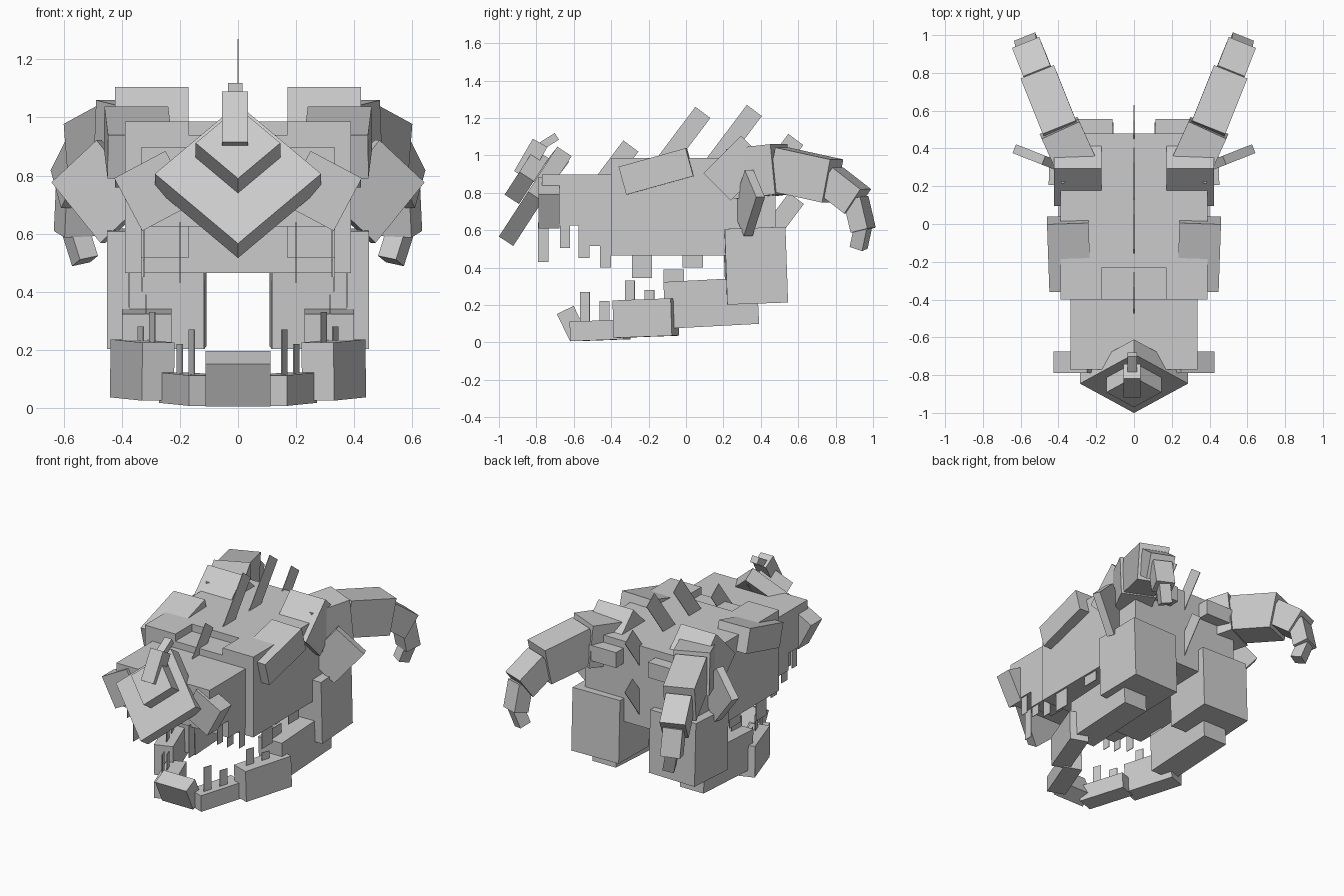
import bpy
from math import radians
from mathutils import Matrix, Vector, Euler

cube = bpy.data.objects.get("Cube")
if cube:
    bpy.data.objects.remove(cube, do_unlink=True)

bone = bpy.data.materials.new("plain grey")
bone.use_nodes = True
COLOUR = (0.6, 0.6, 0.6, 1)
bone.diffuse_color = COLOUR
bone.node_tree.nodes["Principled BSDF"].inputs["Base Color"].default_value = COLOUR

UNIT = [(x, y, z) for x in (-.5, .5) for y in (-.5, .5) for z in (-.5, .5)]
SIDES = [(0, 1, 3, 2), (4, 6, 7, 5), (0, 4, 5, 1), (2, 3, 7, 6), (0, 2, 6, 4), (1, 5, 7, 3)]


def block(name, size, matrix, pair=False):
    """A box placed by a matrix, with a mirrored twin when pair is set."""
    for side in ((1, -1) if pair else (1,)):
        pts = [matrix @ Vector([c * s for c, s in zip(p, size)]) for p in UNIT]
        pts = [(p.x * side, p.y, p.z) for p in pts]
        faces = SIDES if side == 1 else [f[::-1] for f in SIDES]
        mesh = bpy.data.meshes.new(name)
        mesh.from_pydata(pts, [], faces)
        mesh.materials.append(bone)
        label = name if not pair else ("left_" if side == 1 else "right_") + name
        bpy.context.collection.objects.link(bpy.data.objects.new(label, mesh))


def box(name, centre, size, turn=(0, 0, 0), pair=False):
    rot = Euler([radians(a) for a in turn]).to_matrix().to_4x4()
    block(name, size, Matrix.Translation(centre) @ rot, pair)


def span(name, x, y, z, pair=False):
    """An upright box given by its extents."""
    box(name, [sum(r) / 2 for r in (x, y, z)], [r[1] - r[0] for r in (x, y, z)], pair=pair)


# Skull with a notch in the top of the brow
span("skull", (-.39, .39), (-.40, .478), (.465, .94))
span("skull_top", (-.39, .39), (-.23, .478), (.94, .987))
span("brow", (.17, .39), (-.40, -.23), (.94, .987), pair=True)
span("rear_knob", (.115, .31), (.42, .555), (.84, .94), pair=True)

# Snout and lips
span("snout", (-.335, .335), (-.77, -.40), (.625, .897))
span("upper_lip", (.17, .335), (-.575, -.40), (.515, .625), pair=True)
box("nostril", (.29, -.732, .747), (.2, .113, .206), (0, 28, 0), pair=True)

# Diamond nose plates, leaning back
lean = Matrix.Rotation(radians(-33), 4, 'X')
spin = Matrix.Rotation(radians(45), 4, 'Y')
for name, centre, edge in (("nose_plate", (0, -.806, .781), .405),
                           ("small_nose_plate", (0, -.852, .887), .206)):
    block(name, (edge, .092, edge), Matrix.Translation(centre) @ lean @ spin)
box("nose_horn", (-.01, -.83, .98), (.09, .09, .2), (-30, 0, 0))
box("nose_horn_tip", (-.01, -.733, 1.075), (.05, .1, .042), (32, 0, 0))

# Slabs on the crown, horn roots and ear plates
box("crown_slab", (.345, -.157, .914), (.22, .372, .155), (15.5, 0, -2), pair=True)
box("horn_root", (.297, .267, .932), (.252, .283, .205), (45, 0, 0), pair=True)
box("ear_plate", (.472, .335, .745), (.221, .05, .276), (0, 41, 21.5), pair=True)

# Curved horns, one box per segment
path = [Vector(p) for p in ((.29, .28, .90), (.39, .50, .925), (.50, .775, .865),
                            (.553, .91, .76), (.56, .945, .61), (.53, .925, .515))]
widths = [(.22, .27), (.19, .235), (.155, .16), (.12, .1), (.07, .075)]
for i, (w, h) in enumerate(widths):
    a, b = path[i], path[i + 1]
    along = (b - a).normalized()
    across = Vector((.92, -.38, 0))
    across = (across - along * across.dot(along)).normalized()
    up = across.cross(along)
    m = Matrix((across, along, up)).transposed().to_4x4()
    m.translation = (a + b) / 2
    block(f"horn_segment_{i + 1}", (w, (b - a).length + .02, h), m, pair=True)

# Lower jaw
box("jaw_hinge", (.28, .372, .41), (.335, .325, .405), (2, 0, 1.5), pair=True)
box("jaw_rear", (.315, .135, .211), (.17, .5, .25), (3, 0, 0), pair=True)
box("jaw_middle", (.33, -.215, .13), (.117, .33, .2), (2, 0, -19.5), pair=True)
box("jaw_front", (.165, -.46, .064), (.117, .3, .105), (2, 0, -20), pair=True)
box("chin", (0, -.61, .10), (.224, .1, .163), (26, 0, 0))

# Thin lower teeth: x, y, turn, bottom, top
THIN = .004
for x, y, turn, low, high in ((.16, -.54, -20, .1, .27), (.2, -.435, -20, .1, .22),
                              (.295, -.3, -20, .2, .33), (.335, -.195, -20, .2, .28),
                              (.317, -.065, 0, .3, .39)):
    depth = .11 if turn == 0 else .055
    box("lower_tooth", (x, y, (low + high) / 2), (THIN, depth, high - low), (0, 0, turn), pair=True)

# Thin upper teeth: x, front, back, tip height
for x, front, back, tip in ((.2, -.79, -.735, .43), (.325, -.675, -.62, .505),
                            (.325, -.575, -.515, .45), (.33, -.46, -.40, .40),
                            (.375, -.29, -.183, .345), (.375, -.02, .09, .40)):
    span("upper_tooth", (x - THIN / 2, x + THIN / 2), (front, back), (tip, .64), pair=True)

# Thin spines along the centre line: tip position and length
for y, z, length in ((-.665, .995, .2), (-.295, 1.05, .25), (.09, 1.23, .4),
                     (.365, 1.24, .4), (.587, 1.085, .3), (.59, .77, .3)):
    box("spine", (0, y - .3 * length, z - .4 * length), (THIN, .1, length), (-37, 0, 0))
